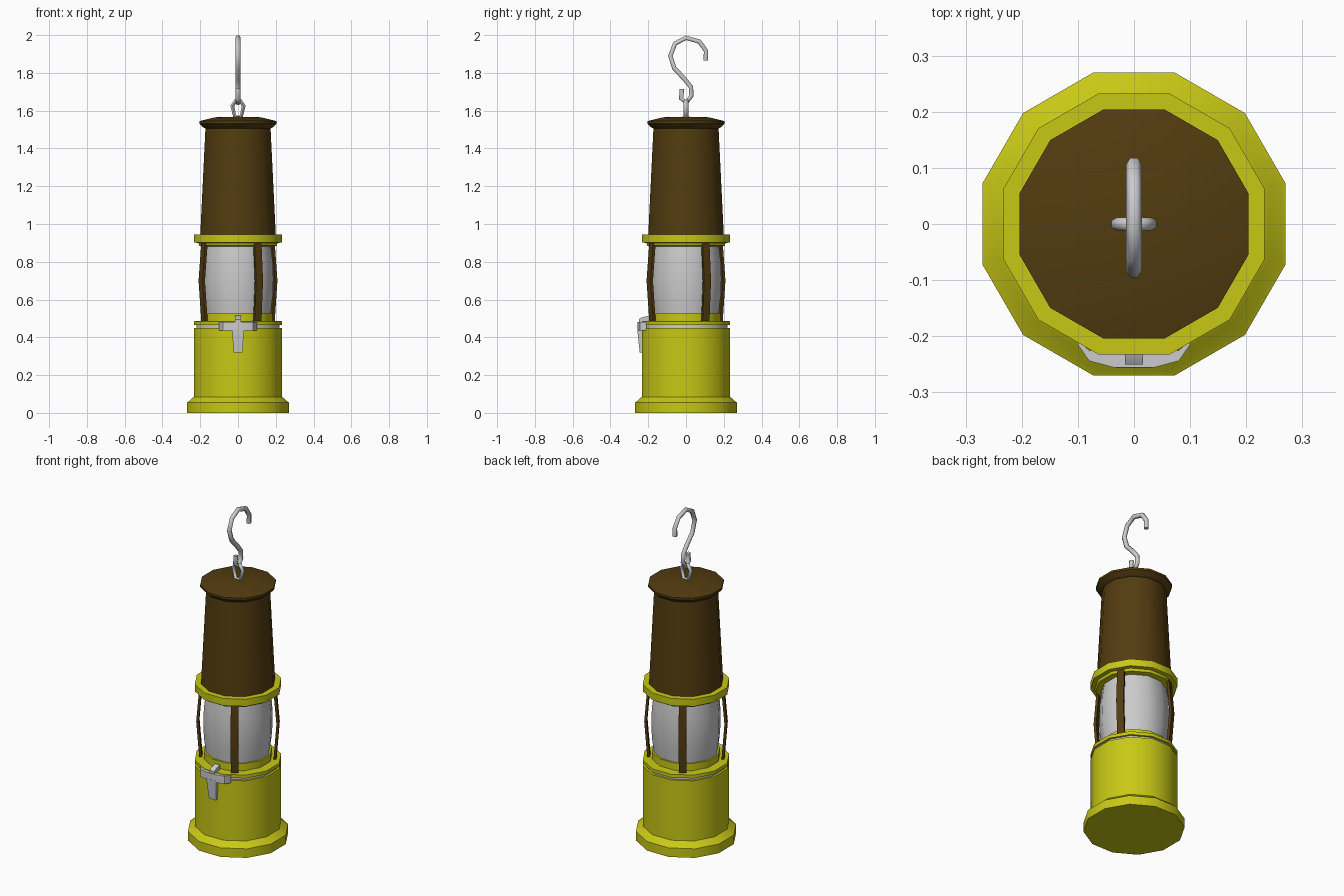
import bpy, bmesh
from math import cos, sin, pi, radians
from mathutils import Matrix

if "Cube" in bpy.data.objects:
    bpy.data.objects.remove(bpy.data.objects["Cube"])


def material(name, rgb):
    m = bpy.data.materials.new(name)
    m.diffuse_color = (*rgb, 1)
    m.use_nodes = True
    m.node_tree.nodes["Principled BSDF"].inputs["Base Color"].default_value = m.diffuse_color
    return m


YELLOW = material("yellow_paint", (0.58, 0.58, 0.008))
BROWN = material("brown_metal", (0.085, 0.045, 0.005))


def finish(name, bm, mat=None, angle=35):
    bmesh.ops.recalc_face_normals(bm, faces=bm.faces)
    me = bpy.data.meshes.new(name)
    bm.to_mesh(me)
    bm.free()
    ob = bpy.data.objects.new(name, me)
    bpy.context.collection.objects.link(ob)
    if mat:
        me.materials.append(mat)
    bpy.ops.object.select_all(action='DESELECT')
    bpy.context.view_layer.objects.active = ob
    ob.select_set(True)
    bpy.ops.object.shade_smooth_by_angle(angle=radians(angle))
    return ob


def loft(bm, loops):
    """Skin a list of point loops and cap both ends."""
    rows = [[bm.verts.new(p) for p in lp] for lp in loops]
    n = len(rows[0])
    for a, b in zip(rows, rows[1:]):
        for i in range(n):
            j = (i + 1) % n
            bm.faces.new((a[i], a[j], b[j], b[i]))
    bm.faces.new(rows[0][::-1])
    bm.faces.new(rows[-1])


def lathe(name, profile, mat=None, n=12):
    """Twelve-sided turned part; profile = (flat-to-centre distance, z)."""
    bm = bmesh.new()
    k = 1 / cos(pi / n)
    loft(bm, [[(r * k * cos((i + .5) * 2 * pi / n), r * k * sin((i + .5) * 2 * pi / n), z)
               for i in range(n)] for r, z in profile])
    return finish(name, bm, mat)


def wire(name, pts, radius, closed=False):
    cu = bpy.data.curves.new(name, 'CURVE')
    cu.dimensions = '3D'
    cu.bevel_depth = radius
    cu.bevel_resolution = 1
    cu.use_fill_caps = True
    sp = cu.splines.new('POLY')
    sp.points.add(len(pts) - 1)
    for p, co in zip(sp.points, pts):
        p.co = (*co, 1)
    sp.use_cyclic_u = closed
    ob = bpy.data.objects.new(name, cu)
    bpy.context.collection.objects.link(ob)
    bpy.ops.object.select_all(action='DESELECT')
    bpy.context.view_layer.objects.active = ob
    ob.select_set(True)
    bpy.ops.object.convert(target='MESH')
    bpy.ops.object.shade_smooth_by_angle(angle=radians(65))


# Fuel tank with flared foot
lathe("fuel_tank", [(.27, 0), (.27, .055), (.262, .06), (.24, .08), (.233, .085), (.233, .45)], YELLOW)
# Sealing band in the groove
lathe("seal_band", [(.22, .448), (.22, .468)])
# Lower ring and glass collar
lathe("lower_ring", [(.233, .465), (.233, .485), (.183, .487), (.183, .53), (.17, .53)], YELLOW)
# Bulged glass
lathe("glass", [(.172, .52), (.184, .62), (.187, .71), (.184, .80), (.172, .895)])
# Upper ring
lathe("upper_ring", [(.175, .882), (.205, .885), (.21, .9), (.233, .902), (.233, .945), (.19, .945)], YELLOW)
# Chimney and lid
lathe("chimney", [(.2, .94), (.172, 1.515)], BROWN)
lathe("lid", [(.172, 1.505), (.182, 1.51), (.204, 1.532), (.204, 1.545), (.12, 1.565), (.01, 1.568)], BROWN)

# Four bowed guard bars
for k in range(4):
    bm = bmesh.new()
    w = .021
    loft(bm, [[(r, -w, z), (r + .015, -w, z), (r + .015, w, z), (r, w, z)]
              for r, z in ((.197, .48), (.214, .70), (.197, .905))])
    bm.transform(Matrix.Rotation(radians(30 + 90 * k), 4, 'Z'))
    finish(f"guard_bar_{k + 1}", bm, BROWN)

# Front clasp: curved plate, tapering tongue, top catch
bm = bmesh.new()
plate = [(-.1, -.215, -.208), (-.08, -.244, -.225), (-.035, -.256, -.23),
         (.035, -.256, -.23), (.08, -.244, -.225), (.1, -.215, -.208)]
loft(bm, [[(x, yo, .435), (x, yi, .435), (x, yi, .482), (x, yo, .482)] for x, yo, yi in plate])
finish("clasp_plate", bm)
bm = bmesh.new()
loft(bm, [[(-w, yo, z), (w, yo, z), (w, yi, z), (-w, yi, z)]
          for w, yo, yi, z in ((.023, -.245, -.231, .32), (.03, -.255, -.23, .41), (.032, -.257, -.23, .445))])
finish("clasp_tongue", bm)
bm = bmesh.new()
loft(bm, [[(-.016, y, a), (.016, y, a), (.016, y, b), (-.016, y, b)]
          for y, a, b in ((-.25, .475, .495), (-.235, .475, .505), (-.195, .485, .515))])
finish("clasp_catch", bm)

# Eyelet and hanging hook
wire("eyelet", [(.016, 0, 1.565), (.03, 0, 1.625), (.014, 0, 1.65),
                (-.014, 0, 1.65), (-.03, 0, 1.625), (-.016, 0, 1.565)], .012, True)
wire("hook", [(0, y, z) for y, z in (
    (.105, 1.865), (.106, 1.915), (.072, 1.965), (0, 1.986), (-.058, 1.955), (-.083, 1.89),
    (-.062, 1.825), (-.01, 1.77), (.026, 1.725), (.029, 1.68), (.003, 1.642),
    (-.026, 1.665), (-.021, 1.715))], .014)
